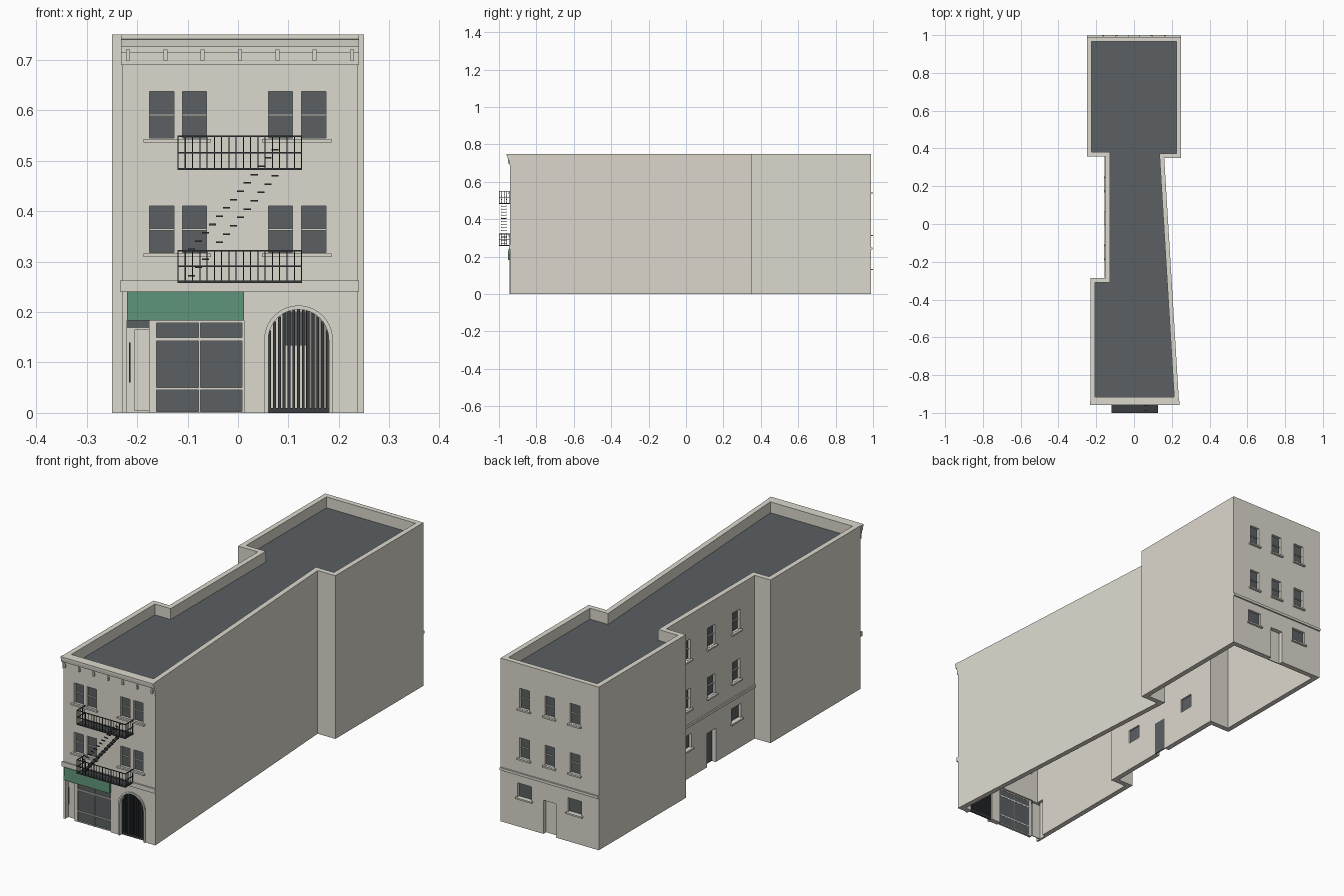
import bpy, bmesh
from math import pi, cos, sin, sqrt
from mathutils import Matrix, Vector

old = bpy.data.objects.get("Cube")
if old:
    bpy.data.objects.remove(old, do_unlink=True)


def material(name, rgb):
    m = bpy.data.materials.new(name)
    m.use_nodes = True
    m.diffuse_color = (*rgb, 1)
    m.node_tree.nodes["Principled BSDF"].inputs["Base Color"].default_value = (*rgb, 1)
    return m


STONE = material("warm grey stone", (0.72, 0.69, 0.62))
SLATE = material("dark slate", (0.105, 0.116, 0.122))
GREEN = material("awning green", (0.11, 0.29, 0.19))
IRON = material("black iron", (0.042, 0.045, 0.048))


def frame(x, y, turn):
    return Matrix.Translation((x, y, 0)) @ Matrix.Rotation(turn, 4, 'Z')


# Wall frames: local x runs along the wall, local y points into the building
FRONT = frame(0, -0.94, 0)
BACK = frame(0, 0.99, pi)
COURT = frame(-0.15, 0.03, -pi / 2)
SIDEWAYS = frame(0, -0.94, pi / 2)   # for profiles swept along the facade

parts = {}


def prism(part, wall, points, y0, y1):
    bm = parts.setdefault(part, bmesh.new())
    near, far = ([bm.verts.new(wall @ Vector((x, y, z))) for x, z in points] for y in (y0, y1))
    bm.faces.new(near)
    bm.faces.new(far[::-1])
    for i in range(len(points)):
        bm.faces.new((near[i], near[i - 1], far[i - 1], far[i]))


def box(part, wall, x0, x1, y0, y1, z0, z1):
    prism(part, wall, [(x0, z0), (x1, z0), (x1, z1), (x0, z1)], y0, y1)


def make_object(name, bm, mat):
    bmesh.ops.recalc_face_normals(bm, faces=bm.faces)
    me = bpy.data.meshes.new(name)
    bm.to_mesh(me)
    bm.free()
    me.materials.append(mat)
    ob = bpy.data.objects.new(name, me)
    bpy.context.collection.objects.link(ob)
    return ob


def window(wall, x0, x1, z0, z1, rail=True):
    box("cutter", wall, x0, x1, -0.05, 0.06, z0, z1)
    box("window_glass", wall, x0, x1, 0.012, 0.016, z0, z1)
    if rail:
        mid = (z0 + z1) / 2
        box("window_rails", wall, x0, x1, 0.007, 0.013, mid - 0.002, mid + 0.002)


def sill(wall, x0, x1, z):
    box("window_sills", wall, x0, x1, -0.01, 0.002, z - 0.007, z)


FLOORS = [(0.318, 0.41), (0.545, 0.637)]

# Front windows in pairs with shared sills
for z0, z1 in FLOORS:
    for x in (-0.175, -0.11, 0.06, 0.126):
        window(FRONT, x, x + 0.048, z0, z1)
    sill(FRONT, -0.187, -0.054, z0 - 0.002)
    sill(FRONT, 0.048, 0.185, z0 - 0.002)

# Back and courtyard walls share one layout
for wall, gap, half in ((BACK, 0.128, 0.025), (COURT, 0.18, 0.028)):
    for z0, z1 in FLOORS:
        for x in (-gap, 0, gap):
            window(wall, x - half, x + half, z0, z1)
            sill(wall, x - half - 0.008, x + half + 0.008, z0 - 0.001)
    for x in (-gap, gap):
        window(wall, x - 0.035, x + 0.035, 0.135, 0.2, False)
        sill(wall, x - 0.042, x + 0.042, 0.135)
    box("cutter", wall, -0.032, 0.032, -0.05, 0.06, -0.05, 0.155)
box("back_door", BACK, -0.032, 0.032, 0.02, 0.025, 0, 0.155)
box("court_door", COURT, -0.032, 0.032, 0.02, 0.025, 0, 0.155)

# Belt courses
box("belt_course", FRONT, -0.234, 0.24, -0.007, 0.002, 0.241, 0.262)
box("belt_course", BACK, -0.25, 0.25, -0.007, 0.002, 0.238, 0.25)
box("belt_course", COURT, -0.328, 0.313, -0.006, 0.002, 0.238, 0.25)

# Stepped cornice and its brackets
prism("cornice", SIDEWAYS,
      [(0.002, 0.69), (-0.004, 0.69), (-0.004, 0.715), (-0.008, 0.715), (-0.008, 0.725),
       (-0.013, 0.725), (-0.015, 0.74), (-0.019, 0.741), (-0.019, 0.75), (0.002, 0.75)],
      -0.24, 0.232)
for i in range(7):
    x = -0.218 + i * 0.074
    box("cornice_brackets", FRONT, x - 0.004, x + 0.004, -0.012, 0, 0.699, 0.72)

# Shop front: glazing, frame bars, side entrance and awning
box("cutter", FRONT, -0.22, 0.012, -0.05, 0.06, -0.05, 0.183)
box("shop_glass", FRONT, -0.163, 0.01, 0.012, 0.016, 0, 0.18)
for x0, x1 in ((-0.176, -0.162), (-0.078, -0.074), (0.008, 0.012)):
    box("shop_frame", FRONT, x0, x1, 0.004, 0.018, 0, 0.183)
for z0, z1 in ((0, 0.003), (0.045, 0.05), (0.143, 0.149), (0.178, 0.183)):
    box("shop_frame", FRONT, -0.165, 0.01, 0.006, 0.017, z0, z1)
box("shop_door", FRONT, -0.22, -0.176, 0.022, 0.026, 0, 0.168)
box("shop_door", FRONT, -0.205, -0.175, 0.018, 0.022, 0.004, 0.165)
box("shop_transom", FRONT, -0.22, -0.176, 0.02, 0.024, 0.168, 0.183)
box("door_slot", FRONT, -0.216, -0.213, 0.019, 0.023, 0.06, 0.14)
prism("awning", SIDEWAYS, [(0, 0.241), (-0.01, 0.241), (-0.012, 0.183), (0, 0.183)],
      -0.012, 0.22)


# Arched gateway: opening, surround and iron bars
def arch(r, base):
    top = [(0.12 + r * cos(pi * i / 20), 0.145 + r * sin(pi * i / 20)) for i in range(21)]
    return [(0.12 + r, base)] + top + [(0.12 - r, base)]


prism("cutter", FRONT, arch(0.06, -0.05), -0.05, 0.06)
prism("arch_surround", FRONT, arch(0.068, 0) + arch(0.06, 0)[::-1], -0.005, 0.001)
for i in range(13):
    dx = -0.057 + i * 0.0095
    top = 0.145 + sqrt(0.06 ** 2 - dx ** 2)
    box("gate_bars", FRONT, 0.12 + dx - 0.0028, 0.12 + dx + 0.0028, 0.012, 0.018, 0, top)
box("gate_bars", FRONT, 0.06, 0.18, 0.011, 0.019, 0, 0.01)

# Fire escape balconies
L, R, OUT = -0.12, 0.127, -0.06
for z0, z1 in ((0.258, 0.323), (0.482, 0.55)):
    box("balcony_floor", FRONT, L, R, OUT, 0, z0, z0 + 0.004)
    for z in ((z0 + z1) / 2, z1 - 0.002):
        box("balcony_rails", FRONT, L, R, OUT, OUT + 0.003, z - 0.0015, z + 0.0015)
        for x in (L, R - 0.003):
            box("balcony_rails", FRONT, x, x + 0.003, OUT, 0, z - 0.0015, z + 0.0015)
    for i in range(18):
        x = L + (R - L - 0.002) * i / 17
        box("balcony_bars", FRONT, x, x + 0.002, OUT, OUT + 0.002, z0, z1)
    for x in (L, R - 0.002):
        for i in range(1, 5):
            y = OUT * (1 - i / 4.5)
            box("balcony_bars", FRONT, x, x + 0.002, y, y + 0.002, z0, z1)

# Fire escape stair with stepped handrails
for i in range(13):
    x, z = -0.092 + i * 0.0138, 0.272 + i * 0.0165
    box("stair_treads", FRONT, x - 0.007, x + 0.007, -0.05, -0.02, z - 0.0015, z + 0.0015)
    for y in (-0.05, -0.023):
        box("stair_handrails", FRONT, x - 0.007, x + 0.007, y, y + 0.003,
            z + 0.0505, z + 0.0535)

# Building footprint, counter-clockwise
FOOTPRINT = [Vector(p) for p in (
    (-0.23, -0.94), (0.238, -0.94), (0.16, 0.35), (0.25, 0.35), (0.25, 0.99),
    (-0.25, 0.99), (-0.25, 0.358), (-0.15, 0.358), (-0.15, -0.285), (-0.23, -0.285))]


def inset(distance):
    result = []
    for i, p in enumerate(FOOTPRINT):
        a = (p - FOOTPRINT[i - 1]).normalized()
        b = (FOOTPRINT[(i + 1) % len(FOOTPRINT)] - p).normalized()
        na, nb = Vector((-a.y, a.x)), Vector((-b.y, b.x))
        result.append(p + (na + nb) * distance / (1 + na.dot(nb)))
    return result


# Walls: a closed ring with an open floor
bm = bmesh.new()
loops = [[bm.verts.new((*p, z)) for p in outline] for outline, z in (
    (FOOTPRINT, 0), (FOOTPRINT, 0.75), (inset(0.024), 0.75), (inset(0.024), 0))]
for k in range(4):
    lower, upper = loops[k - 1], loops[k]
    for i in range(len(lower)):
        bm.faces.new((lower[i - 1], lower[i], upper[i], upper[i - 1]))
walls = make_object("walls", bm, STONE)

# Roof deck inside the parapet
bm = bmesh.new()
bm.faces.new([bm.verts.new((*p, 0.7)) for p in inset(0.022)])
make_object("roof", bm, SLATE)

# Cut the openings
cutter = make_object("opening_cutter", parts.pop("cutter"), STONE)
cut = walls.modifiers.new("openings", 'BOOLEAN')
cut.operation = 'DIFFERENCE'
cut.solver = 'EXACT'
cut.object = cutter
bpy.context.view_layer.update()
walls_eval = walls.evaluated_get(bpy.context.evaluated_depsgraph_get())
cut_mesh = bpy.data.meshes.new_from_object(walls_eval)
walls.modifiers.clear()
walls.data = cut_mesh
bpy.data.objects.remove(cutter, do_unlink=True)

# Turn the collected parts into objects
COLOURS = {"awning": GREEN, "window_glass": SLATE, "shop_glass": SLATE, "shop_transom": SLATE,
           "court_door": SLATE, "door_slot": IRON, "gate_bars": IRON, "balcony_floor": IRON,
           "balcony_rails": IRON, "balcony_bars": IRON, "stair_treads": IRON,
           "stair_handrails": IRON}
for name, bm in parts.items():
    make_object(name, bm, COLOURS.get(name, STONE))
